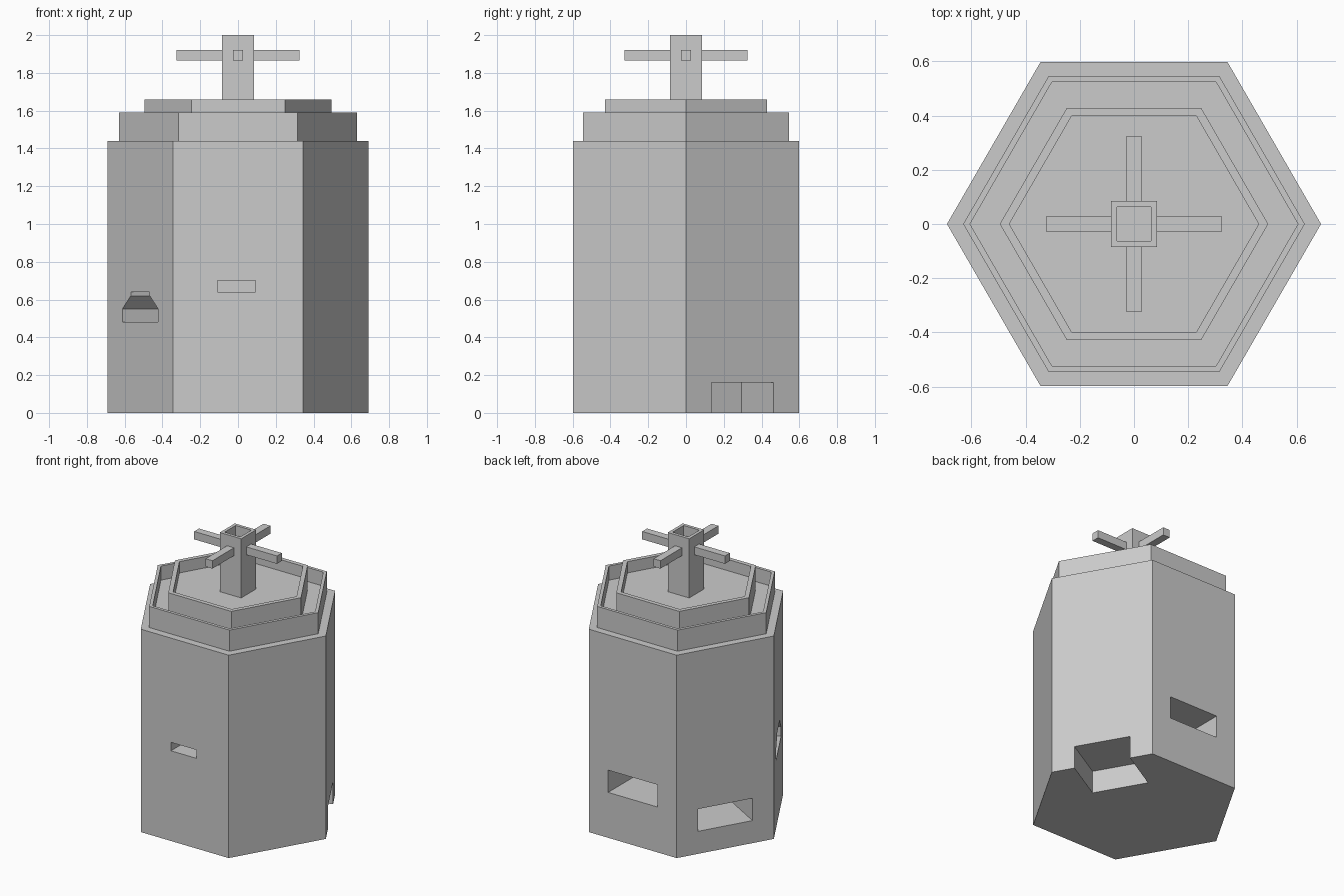
import bpy, bmesh, math
from mathutils import Matrix, Vector

if "Cube" in bpy.data.objects:
    bpy.data.objects.remove(bpy.data.objects["Cube"])

grey = bpy.data.materials.new("light grey")
grey.diffuse_color = (0.6, 0.6, 0.6, 1)
grey.use_nodes = True
grey.node_tree.nodes["Principled BSDF"].inputs["Base Color"].default_value = grey.diffuse_color


def finish(name, bm):
    bmesh.ops.remove_doubles(bm, verts=bm.verts, dist=1e-5)
    bmesh.ops.recalc_face_normals(bm, faces=bm.faces)
    me = bpy.data.meshes.new(name)
    bm.to_mesh(me)
    bm.free()
    me.materials.append(grey)
    ob = bpy.data.objects.new(name, me)
    bpy.context.collection.objects.link(ob)
    return ob


def turned(name, profile, sides, start=0.0):
    """Solid with flat sides from a (radius, height) profile; the ends become caps."""
    bm = bmesh.new()
    rings = [[bm.verts.new((r * math.cos(start + math.tau * i / sides),
                            r * math.sin(start + math.tau * i / sides), z))
              for i in range(sides)] for r, z in profile]
    for a, b in zip(rings, rings[1:]):
        for i in range(sides):
            j = (i + 1) % sides
            bm.faces.new((a[i], a[j], b[j], b[i]))
    bm.faces.new(rings[0])
    bm.faces.new(rings[-1])
    return finish(name, bm)


def pocket(body, angle, outline, depth=0.34):
    """Cut an (across, height) outline straight into the side facing the angle."""
    bm = bmesh.new()
    apothem = 0.5975
    face = bm.faces.new([bm.verts.new((apothem - depth, u, z)) for u, z in outline])
    out = bmesh.ops.extrude_face_region(bm, geom=[face])["geom"]
    bmesh.ops.translate(bm, vec=Vector((depth + 0.1, 0, 0)),
                        verts=[v for v in out if isinstance(v, bmesh.types.BMVert)])
    bm.transform(Matrix.Rotation(math.radians(angle), 4, 'Z'))
    cutter = finish("pocket_cutter", bm)
    cutter.hide_render = True
    mod = body.modifiers.new("pocket", 'BOOLEAN')
    mod.object = cutter
    mod.operation = 'DIFFERENCE'
    mod.solver = 'EXACT'
    bpy.context.view_layer.objects.active = body
    bpy.ops.object.modifier_apply(modifier=mod.name)
    bpy.data.objects.remove(cutter)


def slot(w, z0, z1, shift=0.0):
    return [(shift - w, z0), (shift + w, z0), (shift + w, z1), (shift - w, z1)]


# Six-sided body with one pocket on five of its sides
body = turned("body", [(0.69, 0), (0.69, 1.44)], 6)
pocket(body, 30, slot(0.19, -0.1, 0.16))
pocket(body, 90, slot(0.193, 0.322, 0.48))
pocket(body, 150, slot(0.193, 0.16, 0.318))
pocket(body, 210, [(-0.19, 0.48), (0.19, 0.48), (0.19, 0.55), (0.10, 0.62),
                   (0.10, 0.64), (-0.10, 0.64), (-0.10, 0.62), (-0.19, 0.55)])
pocket(body, 270, slot(0.10, 0.64, 0.70, -0.008))

# Two stepped trays with thin rims
for name, r_out, r_in, z0, floor, top in (
        ("lower_tray", 0.63, 0.605, 1.44, 1.49, 1.59),
        ("upper_tray", 0.495, 0.46, 1.49, 1.58, 1.66)):
    turned(name, [(r_out, z0), (r_out, top), (r_in, top), (r_in, floor)], 6)

# Hollow square post
k = math.sqrt(2)
turned("post", [(0.084 * k, 1.58), (0.084 * k, 2.0), (0.062 * k, 2.0), (0.062 * k, 1.93)],
       4, math.pi / 4)

# Four crossing arms
for i in range(4):
    bm = bmesh.new()
    bmesh.ops.create_cube(bm, size=1, matrix=Matrix.Rotation(i * math.pi / 2, 4, 'Z')
                          @ Matrix.Translation((0.2045, 0, 1.893))
                          @ Matrix.Diagonal((0.241, 0.054, 0.056, 1)))
    finish("arm", bm)
